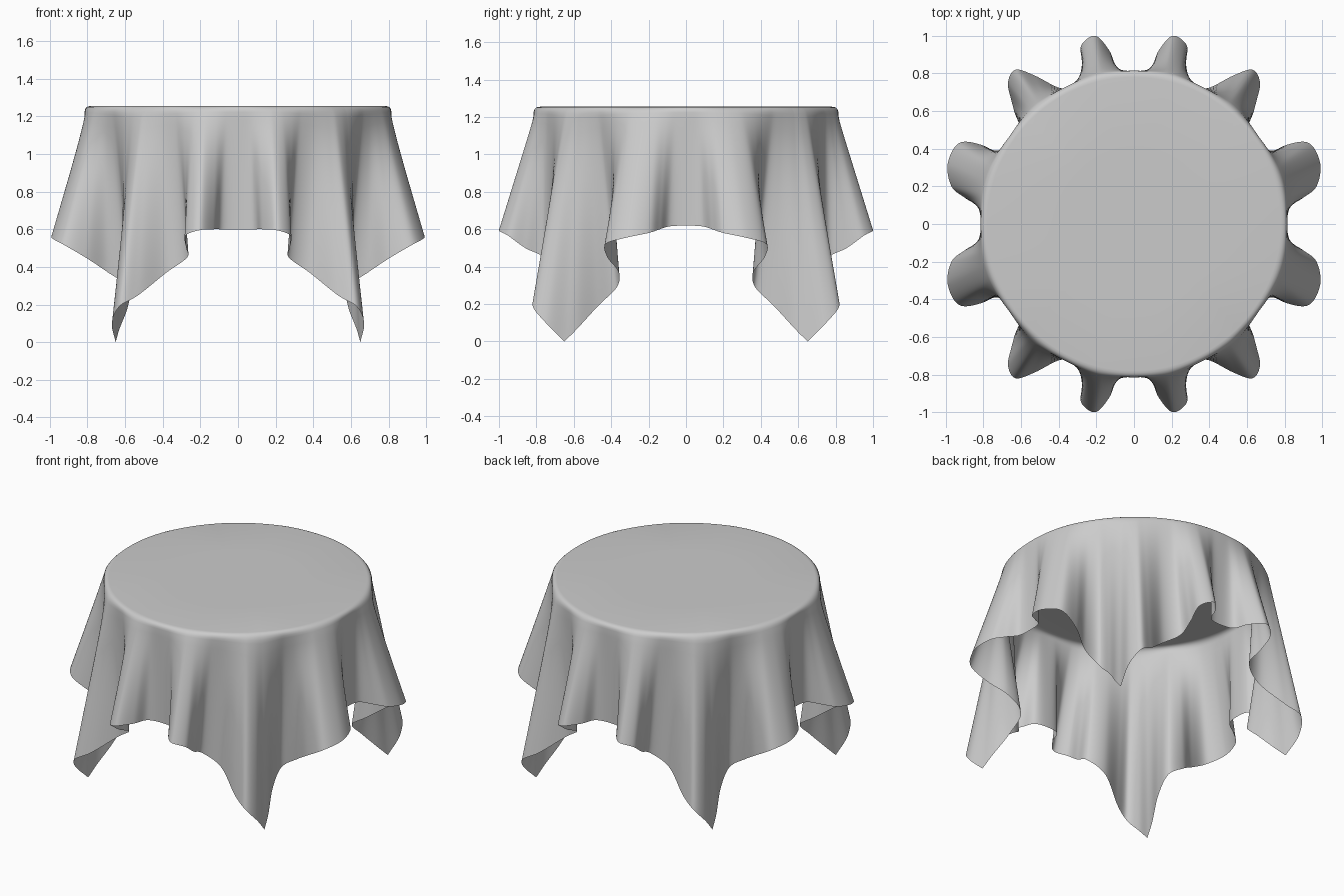
import bpy, bmesh, math
from mathutils import Vector

if "Cube" in bpy.data.objects:
    bpy.data.objects.remove(bpy.data.objects["Cube"])

TOP, RIM = 1.255, 0.815

# Hem of one quarter of the square cloth: each half runs from a side's middle to the corner tip
front_half = [(0, -.81, .60), (.09, -.83, .60), (.13, -.92, .60), (.205, -1.0, .595),
              (.28, -.95, .565), (.275, -.86, .50), (.27, -.76, .45), (.38, -.72, .37),
              (.53, -.79, .25), (.63, -.82, .19), (.67, -.75, .10), (.65, -.65, 0)]
side_half = [(.815, 0, .62), (.83, -.09, .615), (.90, -.14, .60), (.97, -.20, .58),
             (.99, -.32, .555), (.93, -.43, .52), (.81, -.42, .45), (.69, -.36, .37),
             (.58, -.37, .29), (.585, -.47, .19), (.63, -.58, .07), (.65, -.65, 0)]


def smooth_path(points, axis, steps=8):
    """Catmull-Rom curve, mirrored at the side's middle and free at the tip."""
    p = [Vector(q) for q in points]
    before = p[1].copy()
    before[axis] *= -1
    p = [before] + p + [2 * p[-1] - p[-2]]
    out = []
    for i in range(1, len(p) - 2):
        a, b, c, d = p[i - 1:i + 3]
        for k in range(steps):
            t = k / steps
            out.append(.5 * (2 * b + (c - a) * t + (2 * a - 5 * b + 4 * c - d) * t * t
                             + (3 * b - a - 3 * c + d) * t ** 3))
    return out + [p[-2]]


def with_angles(path):
    """Pair each hem point with its direction on the flat square cloth."""
    lengths = [0]
    for a, b in zip(path, path[1:]):
        lengths.append(lengths[-1] + (b - a).length)
    return [(q, math.atan(s / lengths[-1])) for q, s in zip(path, lengths)]


front = [(q, a - math.pi / 2) for q, a in with_angles(smooth_path(front_half, 0))]
side = [(q, -a) for q, a in with_angles(smooth_path(side_half, 1))]
hem = front + side[-2::-1]

# Each column runs from the flat top over the rounded rim and straight down to the hem
bm = bmesh.new()
centre = bm.verts.new((0, 0, TOP))
columns = []
for q, a in hem:
    out = Vector((math.cos(a), math.sin(a), 0))
    rim = out * RIM + Vector((0, 0, TOP))
    inner = rim - out * .035
    drop = rim.lerp(q, .05)
    pts = [out * .4 + Vector((0, 0, TOP))]
    for k in range(6):
        t = k / 5
        pts.append(inner * (1 - t) ** 2 + rim * 2 * t * (1 - t) + drop * t * t)
    pts += [drop.lerp(q, k / 14) for k in range(1, 15)]
    columns.append([bm.verts.new(v) for v in pts])

for c, d in zip(columns, columns[1:]):
    bm.faces.new((centre, c[0], d[0]))
    for i in range(len(c) - 1):
        bm.faces.new((c[i], c[i + 1], d[i + 1], d[i]))
for f in bm.faces:
    f.smooth = True

mesh = bpy.data.meshes.new("tablecloth")
bm.to_mesh(mesh)
bm.free()
cloth = bpy.data.objects.new("tablecloth", mesh)
bpy.context.collection.objects.link(cloth)

# The other three quarters
mirror = cloth.modifiers.new("quarters", 'MIRROR')
mirror.use_axis = (True, True, False)
mirror.merge_threshold = .0005
